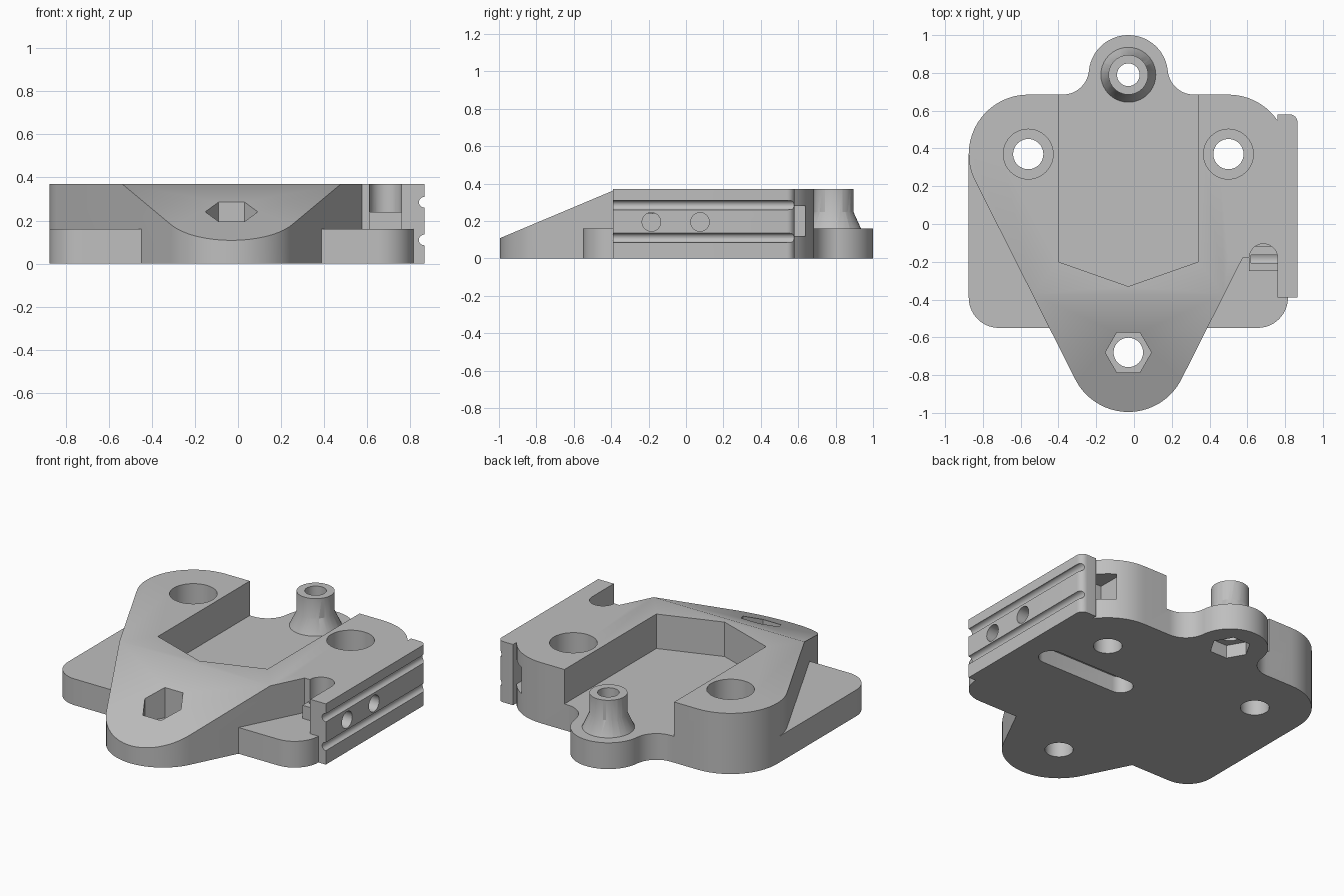
import bpy, bmesh
from math import sin, cos, radians
from mathutils import Matrix

if "Cube" in bpy.data.objects:
    bpy.data.objects.remove(bpy.data.objects["Cube"], do_unlink=True)

grey = bpy.data.materials.new("plain grey")
grey.use_nodes = True
grey.diffuse_color = (0.52, 0.52, 0.52, 1)
grey.node_tree.nodes["Principled BSDF"].inputs["Base Color"].default_value = grey.diffuse_color

CX = -0.03            # symmetry line of the bracket
BOLTS = ((CX - 0.53, 0.37), (CX + 0.53, 0.37))
FRONT, BACK = (CX, -0.68), (CX, 0.79)
R = 0.315             # radius of the body corners


def arc(c, r, a0, a1, n=14):
    angles = [radians(a0 + (a1 - a0) * i / n) for i in range(n + 1)]
    return [(c[0] + r * cos(a), c[1] + r * sin(a)) for a in angles]


def rect(x0, x1, y0, y1):
    return [(x0, y0), (x1, y0), (x1, y1), (x0, y1)]


def finish(name, bm):
    bmesh.ops.remove_doubles(bm, verts=bm.verts, dist=0.0005)
    bmesh.ops.recalc_face_normals(bm, faces=bm.faces)
    mesh = bpy.data.meshes.new(name)
    bm.to_mesh(mesh)
    bm.free()
    mesh.materials.append(grey)
    ob = bpy.data.objects.new(name, mesh)
    bpy.context.collection.objects.link(ob)
    return ob


def prism(name, pts, z0, z1, turn=None):
    """Extrude an outline from z0 to z1, then turn it."""
    bm = bmesh.new()
    face = bm.faces.new([bm.verts.new((x, y, z0)) for x, y in pts])
    new = bmesh.ops.extrude_face_region(bm, geom=[face])["geom"]
    for v in new:
        if isinstance(v, bmesh.types.BMVert):
            v.co.z = z1
    if turn:
        bm.transform(turn)
    return finish(name, bm)


def disc(name, c, r, z0, z1, n=40, turn=None):
    return prism(name, arc(c, r, 0, 360, n)[:-1], z0, z1, turn)


def combine(target, tool, kind):
    mod = target.modifiers.new("combine", "BOOLEAN")
    mod.operation, mod.solver, mod.object = kind, "EXACT", tool
    bpy.context.view_layer.objects.active = target
    bpy.ops.object.modifier_apply(modifier=mod.name)
    bpy.data.objects.remove(tool, do_unlink=True)


# Maps outline (y, z) and depth x
ALONG_X = Matrix(((0, 0, 1, 0), (1, 0, 0, 0), (0, 1, 0, 0), (0, 0, 0, 1)))
# Maps outline (x, z) and depth y
ALONG_Y = Matrix(((1, 0, 0, 0), (0, 0, 1, 0), (0, 1, 0, 0), (0, 0, 0, 1)))

# Raised body: three rounded corners with a sloping nose
tilt = 26.8
body = prism("mounting_bracket",
             arc(BOLTS[0], R, 90, 180) + arc(BOLTS[0], R, 180, 180 + tilt, 6)
             + arc(FRONT, R, 180 + tilt, 360 - tilt, 28)
             + arc(BOLTS[1], R, -tilt, 0, 6) + arc(BOLTS[1], R, 0, 90), 0, 0.37)
slope = [(-1.1, 0.064), (-0.32, 0.392), (-0.32, 0.6), (-1.1, 0.6)]
combine(body, prism("slope_cutter", slope, -1, 1, ALONG_X), "DIFFERENCE")

# Web joining the body to the rail, with a rounded relief
web = prism("web", rect(0.5, 0.8, -0.18, 0.42), 0, 0.37)
combine(body, web, "UNION")
combine(body, disc("relief_cutter", (0.685, -0.18), 0.075, 0.16, 0.5), "DIFFERENCE")

# Open pocket in the middle of the body
pocket = [(CX - 0.37, 0.9), (CX - 0.37, -0.2), (CX, -0.33), (CX + 0.37, -0.2), (CX + 0.37, 0.9)]
combine(body, prism("pocket_cutter", pocket, 0.16, 0.5), "DIFFERENCE")

# Base plate with a filleted lobe at the back
turn = 6.6
plate = prism("base_plate",
              arc((-0.715, -0.39), 0.16, 180, 270) + arc((0.655, -0.39), 0.16, 270, 360)
              + arc(BOLTS[1], R, 0, 90)
              + arc((CX + 0.348, 0.825), 0.14, 270, 180 + turn)
              + arc(BACK, 0.21, turn, 180 - turn, 28)
              + arc((CX - 0.348, 0.825), 0.14, -turn, -90)
              + arc(BOLTS[0], R, 90, 180), 0, 0.16)
combine(body, plate, "UNION")

# Grooved side rail and the small block beside it
rail = prism("rail", [(0.76, -0.39), (0.865, -0.39)]
             + arc((0.825, 0.54), 0.04, 0, 90, 8) + [(0.76, 0.58)], 0, 0.37)
for z in (0.11, 0.285):
    combine(rail, disc("groove_cutter", (0.865, z), 0.025, -1, 1, 20, ALONG_Y), "DIFFERENCE")
combine(body, rail, "UNION")
combine(body, prism("nut_block", rect(0.61, 0.78, -0.25, -0.12), 0.1, 0.24), "UNION")

# Flared post on the back lobe
bm = bmesh.new()
bmesh.ops.create_cone(bm, cap_ends=True, segments=40, radius1=0.15, radius2=0.1, depth=0.11,
                      matrix=Matrix.Translation((*BACK, 0.205)))
combine(body, finish("post_flare", bm), "UNION")
combine(body, disc("post", BACK, 0.105, 0.1, 0.37), "UNION")

# Bolt holes, counterbores and hexagonal nut recesses
cutters = [disc("post_hole", BACK, 0.06, -0.1, 0.5),
           disc("post_nut", BACK, 0.115, -0.1, 0.08, 6),
           disc("front_hole", FRONT, 0.078, -0.1, 0.5),
           disc("front_nut", FRONT, 0.122, 0.1, 0.5, 6)]
for c in BOLTS:
    cutters += [disc("bolt_hole", c, 0.08, -0.1, 0.5),
                disc("counterbore", c, 0.132, 0.155, 0.5)]

# Rail holes, underside slot and rear notch
cutters += [disc("rail_hole", (y, 0.195), 0.05, 0.62, 1, 24, ALONG_X) for y in (-0.185, 0.075)]
cutters += [prism("slot", arc((0.16, 0.075), 0.07, 90, 270) + arc((0.66, 0.075), 0.07, -90, 90),
                  -0.1, 0.1),
            prism("rear_notch", rect(0.64, 0.755, 0.48, 0.64), 0.12, 0.28)]
for cutter in cutters:
    combine(body, cutter, "DIFFERENCE")

bpy.ops.object.select_all(action="DESELECT")
body.select_set(True)
bpy.context.view_layer.objects.active = body
bpy.ops.object.shade_smooth_by_angle(angle=radians(25))
